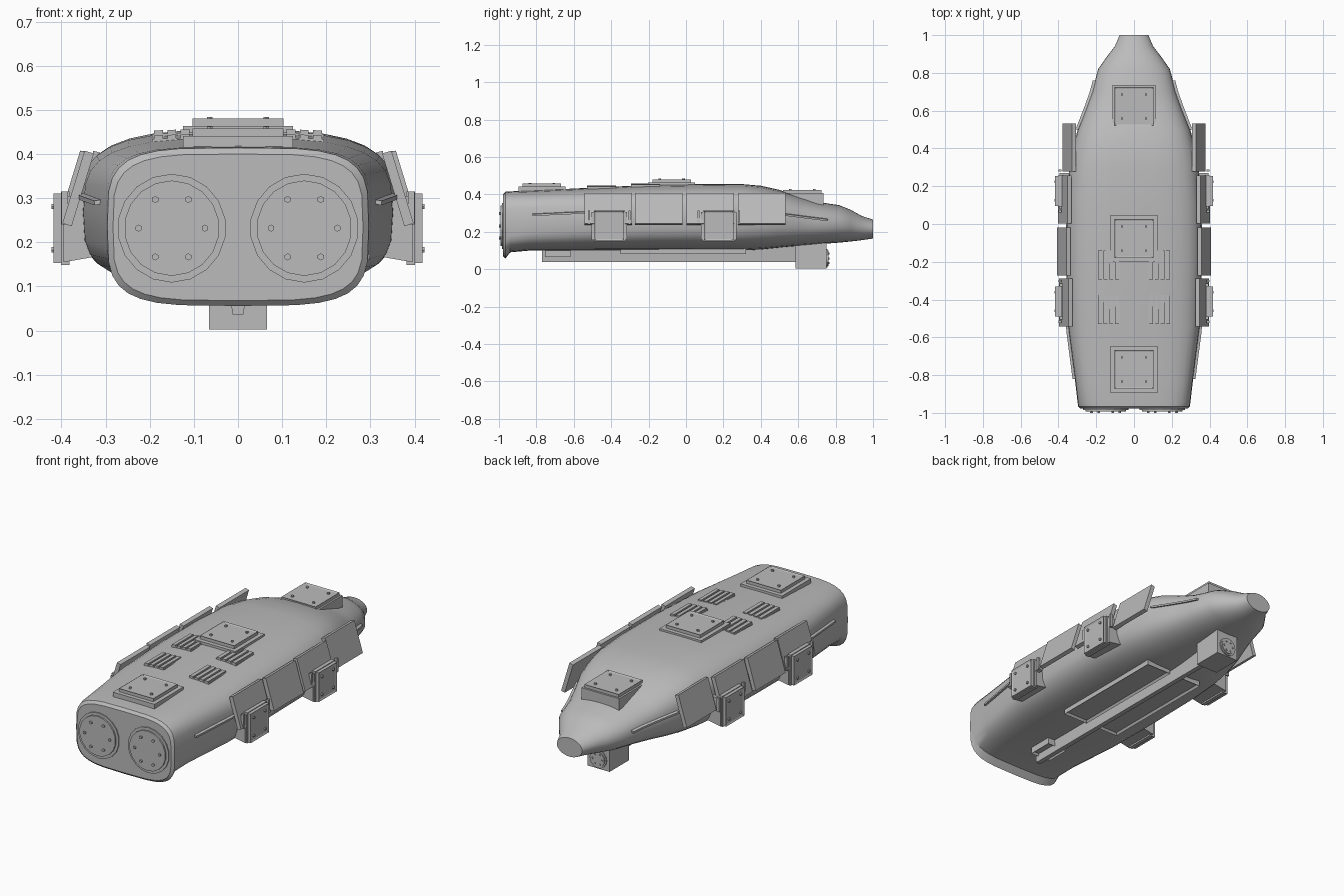
import bpy, bmesh
from math import sin, cos, pi, radians, copysign
from mathutils import Matrix, Vector

cube = bpy.data.objects.get("Cube")
if cube:
    bpy.data.objects.remove(cube, do_unlink=True)

GREY = (0.5, 0.5, 0.5, 1)
mat = bpy.data.materials.new("hull_grey")
mat.use_nodes = True
mat.diffuse_color = GREY
mat.node_tree.nodes["Principled BSDF"].inputs["Base Color"].default_value = GREY


def finish(name, bm, matrix=Matrix(), smooth=None):
    bmesh.ops.recalc_face_normals(bm, faces=bm.faces)
    me = bpy.data.meshes.new(name)
    bm.to_mesh(me)
    bm.free()
    me.materials.append(mat)
    ob = bpy.data.objects.new(name, me)
    ob.matrix_world = matrix
    bpy.context.collection.objects.link(ob)
    if smooth:
        bpy.ops.object.select_all(action='DESELECT')
        ob.select_set(True)
        bpy.context.view_layer.objects.active = ob
        bpy.ops.object.shade_smooth_by_angle(angle=radians(smooth))
    return ob


def add_box(bm, lo, hi, inset=0, depth=0):
    """Box between two corners; optionally its +z face gets a sunk panel."""
    lo, hi = Vector(lo), Vector(hi)
    m = Matrix.Translation((lo + hi) / 2) @ Matrix.Diagonal((*(hi - lo), 1))
    verts = bmesh.ops.create_cube(bm, size=1, matrix=m)["verts"]
    if inset:
        face = max({f for v in verts for f in v.link_faces},
                   key=lambda f: f.calc_center_median().z)
        bmesh.ops.inset_region(bm, faces=[face], thickness=inset)
        bmesh.ops.translate(bm, verts=face.verts, vec=(0, 0, -depth))


def add_disc(bm, x, y, z0, z1, r, sides):
    bmesh.ops.create_cone(bm, cap_ends=True, segments=sides, radius1=r, radius2=r,
                          depth=z1 - z0, matrix=Matrix.Translation((x, y, (z0 + z1) / 2)))


def box(name, lo, hi, matrix=Matrix(), inset=0, depth=0):
    bm = bmesh.new()
    add_box(bm, lo, hi, inset, depth)
    return finish(name, bm, matrix)


# Hull: rounded cross-sections lofted along y
# y, half width, bottom, top, squareness
STATIONS = [
    (-.978, .283, .068, .400, 4), (-.966, .296, .056, .414, 4), (-.94, .299, .09, .416, 4),
    (-.83, .312, .10, .420, 3.8), (-.54, .350, .10, .434, 3.4), (-.2, .360, .10, .450, 3.2),
    (.1, .358, .10, .455, 3.1), (.3, .342, .10, .455, 3), (.4, .325, .105, .446, 2.9),
    (.5, .298, .115, .424, 2.8), (.6, .258, .125, .390, 2.6), (.7, .222, .133, .360, 2.4),
    (.82, .190, .142, .342, 2.2), (.88, .148, .148, .318, 2.1), (.94, .102, .155, .284, 2),
    (1.0, .076, .164, .265, 2)]
SIDES = 32


def hull_at(y):
    for a, b in zip(STATIONS, STATIONS[1:]):
        if a[0] <= y <= b[0]:
            t = (y - a[0]) / (b[0] - a[0])
            return [p + (q - p) * t for p, q in zip(a, b)]


bm = bmesh.new()
rings = []
for y, w, low, high, n in STATIONS:
    ring = []
    for i in range(SIDES):
        c, s = cos(2 * pi * i / SIDES), sin(2 * pi * i / SIDES)
        x = copysign(abs(c) ** (2 / n), c) * w
        z = copysign(abs(s) ** (2 / n), s) * (high - low) / 2 + (high + low) / 2
        ring.append(bm.verts.new((x, y, z)))
    rings.append(ring)
for a, b in zip(rings, rings[1:]):
    for i in range(SIDES):
        j = (i + 1) % SIDES
        bm.faces.new((a[i], a[j], b[j], b[i]))
bm.faces.new(rings[0])
bm.faces.new(rings[-1])
finish("hull", bm, smooth=35)

# Twin bolted discs on the front face
FRONT = Matrix.Rotation(pi / 2, 4, 'X')
for side, label in ((1, "left"), (-1, "right")):
    bm = bmesh.new()
    add_disc(bm, 0, 0, -.02, .004, .123, 18)
    add_disc(bm, 0, 0, 0, .012, .108, 18)
    for k in range(6):
        add_disc(bm, .075 * cos(k * pi / 3), .075 * sin(k * pi / 3), .01, .02, .008, 6)
    finish("front_disc_" + label, bm, Matrix.Translation((side * .15, -.98, .232)) @ FRONT)


def hatch(name, matrix, base, lid, sink):
    """Stepped hatch facing local +z, with a sunk lid and four bolts."""
    bm = bmesh.new()
    add_box(bm, (-base, -base, -sink), (base, base, .015))
    add_box(bm, (-lid, -lid, .01), (lid, lid, .032), .012, .004)
    for sx in (-1, 1):
        for sy in (-1, 1):
            add_disc(bm, sx * lid * .62, sy * lid * .62, .025, .036, .007, 6)
    finish(name, bm, matrix)


# Top hatches
for name, y, z, base, sink in (("front", -.77, .426, .125, .03),
                               ("middle", -.077, .448, .125, .03),
                               ("rear", .622, .392, .113, .065)):
    hatch("top_hatch_" + name, Matrix.Translation((0, y, z)), base, .103, sink)

# Slatted vents on the top
for side, label in ((1, "left"), (-1, "right")):
    for y, end in ((-.452, "front"), (-.217, "rear")):
        _, _, _, top, _ = hull_at(y)
        bm = bmesh.new()
        add_box(bm, (-.06, -.077, -.03), (.06, .077, -.002))
        for k in range(4):
            x = -.045 + k * .03
            add_box(bm, (x - .010, -.077, -.01), (x + .010, .077, .006))
        tilt = Matrix.Rotation(radians(side * 2), 4, 'Y')
        finish(f"vent_{end}_{label}", bm, Matrix.Translation((side * .135, y, top)) @ tilt)

# Side fittings, the same on both flanks
for side, label in ((1, "left"), (-1, "right")):
    flip = Matrix.Diagonal((side, 1, 1, 1))

    # Tilted armour plates
    for k, (y, x) in enumerate(((-.415, .362), (-.145, .372), (.13, .366), (.405, .342))):
        m = Matrix.Translation((side * x, y, .322)) @ Matrix.Rotation(radians(-side * 17), 4, 'Y')
        box(f"armour_plate_{k + 1}_{label}", (-.011, -.127, -.086), (.011, .127, .086), m)

    # Brackets and bolted side hatches
    for y, end in ((-.41, "front"), (.175, "rear")):
        bm = bmesh.new()
        add_box(bm, (.28, y - .095, .155), (.395, y + .095, .305))
        for v in bm.verts:
            if v.co.x < .3 and v.co.z < .2:
                v.co.z += .02
        bmesh.ops.transform(bm, matrix=flip, verts=bm.verts)
        finish(f"side_bracket_{end}_{label}", bm)
        m = Matrix.Translation((side * .386, y, .232)) @ Matrix.Rotation(side * pi / 2, 4, 'Y')
        hatch(f"side_hatch_{end}_{label}", m, .083, .079, .005)
        # Vertical frame strips beside the hatch
        for s in (-1, 1):
            lo, hi = (.385, y + s * .108 - .006, .24), (.4, y + s * .108 + .006, .315)
            bm = bmesh.new()
            add_box(bm, lo, hi)
            bmesh.ops.transform(bm, matrix=flip, verts=bm.verts)
            finish(f"hatch_rail_{end}_{label}", bm)

    # Thin fins that follow the hull
    for end, y0, y1, z0, z1 in (("front", -.82, -.5, .29, .305), ("rear", .5, .76, .295, .262)):
        bm = bmesh.new()
        for k in range(4):
            ya, yb = (y0 + (y1 - y0) * (k + d) / 4 for d in (0, 1))
            ends = []
            for y, d in ((ya, k), (yb, k + 1)):
                w, z = hull_at(y)[1], z0 + (z1 - z0) * d / 4
                ends.append([bm.verts.new((side * (w + dx), y, z + dz)) for dx, dz in
                             ((-.04, .003), (.012, -.006), (.012, .004), (-.04, .013))])
            for i in range(4):
                j = (i + 1) % 4
                bm.faces.new((ends[0][i], ends[0][j], ends[1][j], ends[1][i]))
            if k == 0:
                bm.faces.new(ends[0])
            if k == 3:
                bm.faces.new(ends[1])
        finish(f"fin_{end}_{label}", bm)

    # Long sunk panels under the belly
    under = Matrix.Translation((side * .1, -.015, .1)) @ Matrix.Rotation(pi, 4, 'X')
    box("belly_panel_" + label, (-.075, -.335, -.02), (.075, .335, .02), under, .012, .012)

# Keel with a tapered underside
bm = bmesh.new()
add_box(bm, (-.02, -.77, .037), (.02, .62, .12))
for v in bm.verts:
    if v.co.z < .05:
        v.co.x *= .65
finish("keel", bm)

# Small belly frame around the front of the keel
under = Matrix.Translation((0, -.685, .1)) @ Matrix.Rotation(pi, 4, 'X')
box("belly_frame", (-.06, -.068, -.02), (.06, .068, .035), under, .012, .012)

# Rear pod with a bolted disc
box("rear_pod", (-.066, .585, .003), (.066, .75, .16))
bm = bmesh.new()
add_disc(bm, 0, 0, -.01, .006, .05, 16)
add_disc(bm, 0, 0, 0, .011, .042, 16)
for k in range(6):
    add_disc(bm, .029 * cos(k * pi / 3), .029 * sin(k * pi / 3), .01, .016, .005, 6)
finish("rear_pod_disc", bm, Matrix.Translation((0, .75, .058)) @ Matrix.Rotation(-pi / 2, 4, 'X'))
